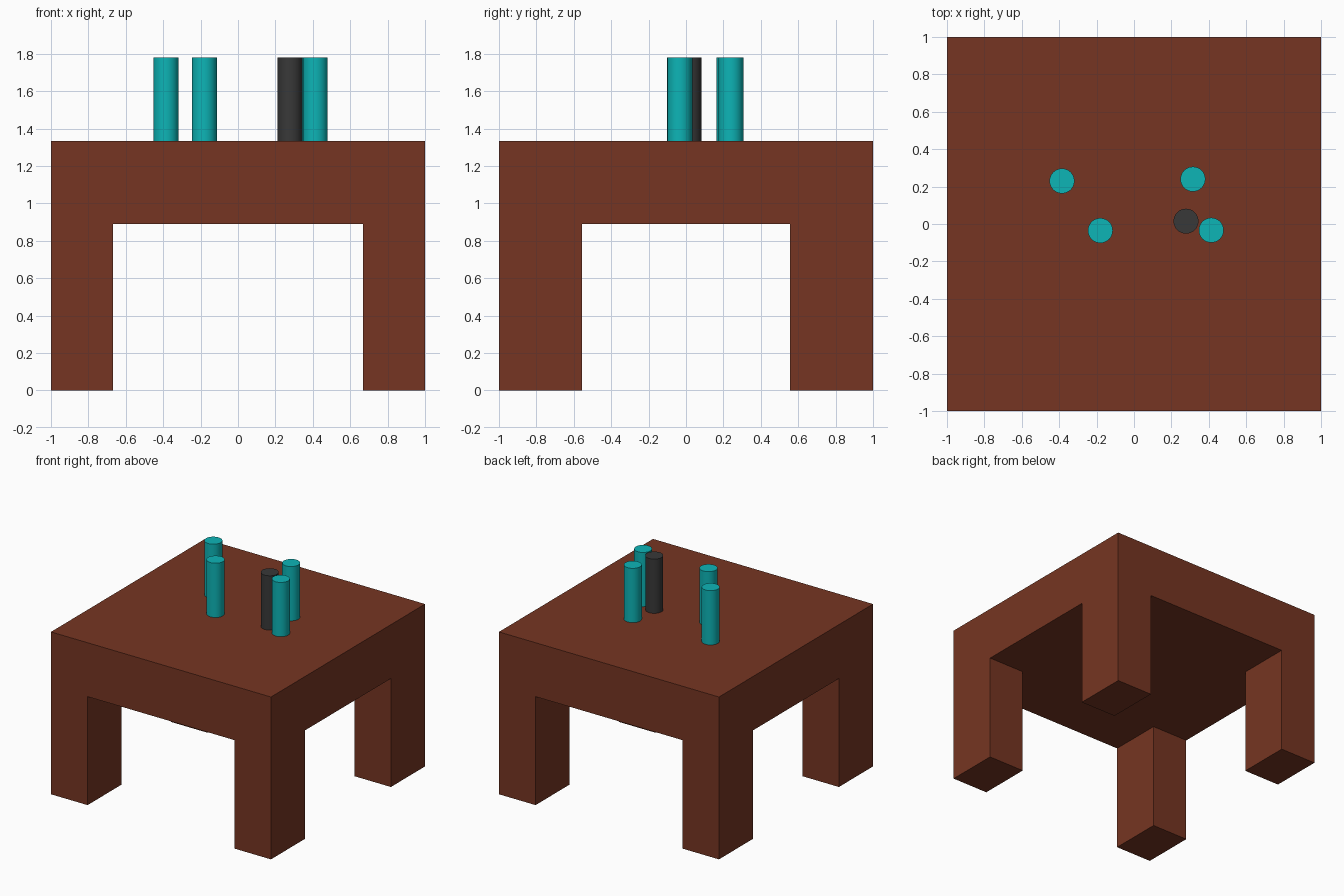
import bpy

if "Cube" in bpy.data.objects:
    bpy.data.objects.remove(bpy.data.objects["Cube"])


def material(name, color):
    m = bpy.data.materials.new(name)
    m.diffuse_color = (*color, 1)
    m.use_nodes = True
    m.node_tree.nodes["Principled BSDF"].inputs["Base Color"].default_value = m.diffuse_color
    return m


def box(name, lo, hi, mat):
    bpy.ops.mesh.primitive_cube_add(size=1, location=[(a + b) / 2 for a, b in zip(lo, hi)])
    o = bpy.context.object
    o.name = name
    o.scale = [b - a for a, b in zip(lo, hi)]
    bpy.ops.object.transform_apply(location=False, rotation=False, scale=True)
    o.data.materials.append(mat)


def peg(name, x, y, mat):
    bpy.ops.mesh.primitive_cylinder_add(vertices=32, radius=0.0667, depth=PEG_TOP - TOP,
                                        location=(x, y, (PEG_TOP + TOP) / 2))
    o = bpy.context.object
    o.name = name
    o.data.materials.append(mat)
    bpy.ops.object.shade_smooth_by_angle()


UNDER, TOP, PEG_TOP = 0.891, 1.334, 1.78
brown = material("brown", (0.18, 0.036, 0.016))
teal = material("teal", (0.004, 0.46, 0.47))
dark = material("dark", (0.04, 0.04, 0.04))

# Thick table top
box("table_top", (-1, -1, UNDER), (1, 1, TOP), brown)

# Four corner legs, deeper than they are wide
for sx, side in ((-1, "left"), (1, "right")):
    for sy, end in ((-1, "front"), (1, "back")):
        xs, ys = sorted((sx * 0.667, sx)), sorted((sy * 0.557, sy))
        box(f"{end}_{side}_leg", (xs[0], ys[0], 0), (xs[1], ys[1], UNDER), brown)

# Cylinders standing on the table
for i, (x, y) in enumerate([(-0.385, 0.23), (-0.18, -0.035), (0.315, 0.24), (0.413, -0.033)]):
    peg(f"teal_cylinder_{i + 1}", x, y, teal)
peg("dark_cylinder", 0.278, 0.015, dark)
